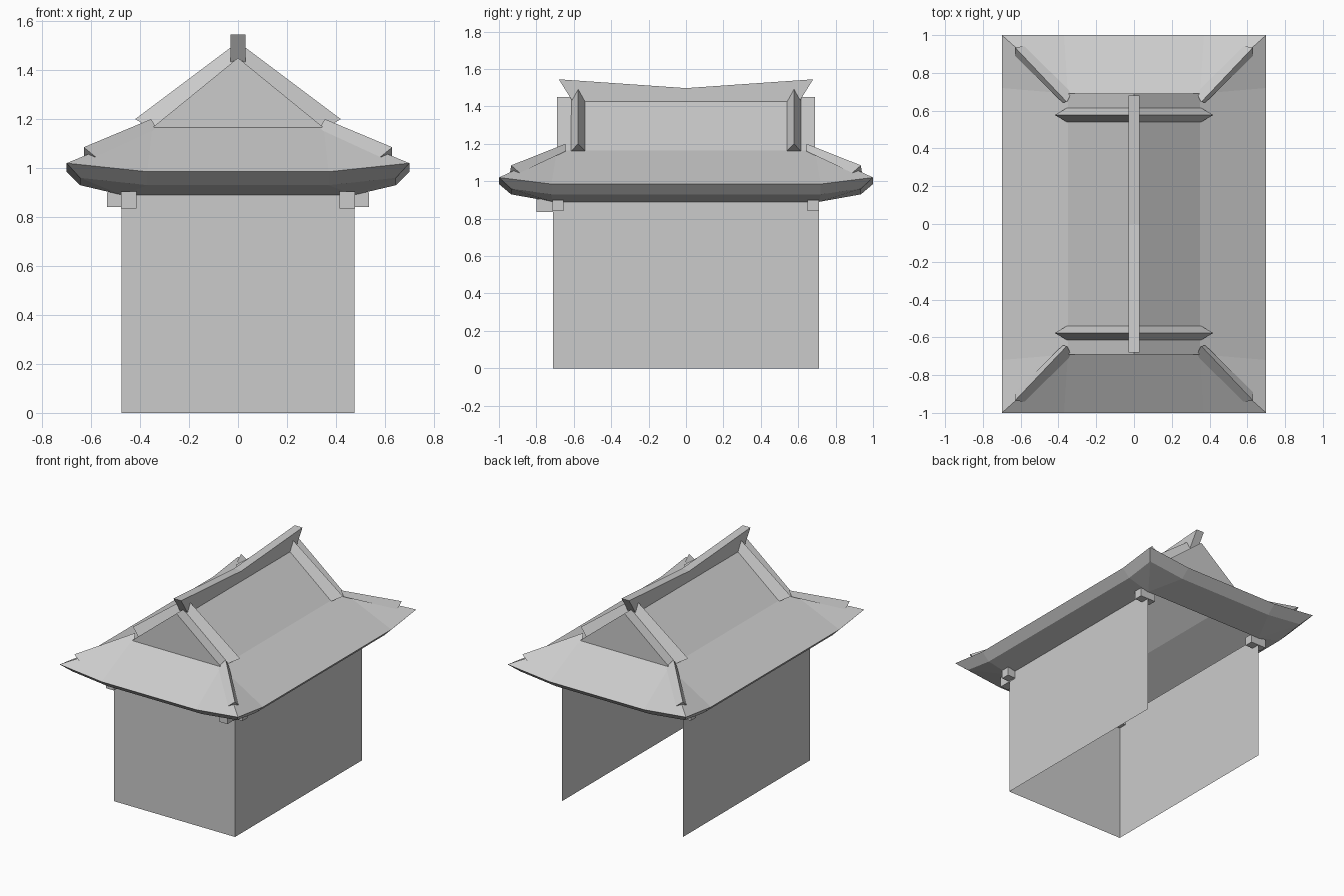
import bpy
import bmesh
from mathutils import Vector

if "Cube" in bpy.data.objects:
    bpy.data.objects.remove(bpy.data.objects["Cube"])

grey = bpy.data.materials.new("plain_grey")
grey.use_nodes = True
COLOUR = (0.6, 0.6, 0.6, 1)
grey.diffuse_color = COLOUR
grey.node_tree.nodes["Principled BSDF"].inputs["Base Color"].default_value = COLOUR


def finish(name, bm):
    bmesh.ops.remove_doubles(bm, verts=bm.verts, dist=0.0005)
    bmesh.ops.recalc_face_normals(bm, faces=bm.faces)
    mesh = bpy.data.meshes.new(name)
    bm.to_mesh(mesh)
    bm.free()
    mesh.materials.append(grey)
    obj = bpy.data.objects.new(name, mesh)
    bpy.context.collection.objects.link(obj)
    return obj


def loft(bm, a, b, closed=True):
    """Join two point loops with quads, or triangles where points coincide."""
    n = len(a)
    for i in range(n if closed else n - 1):
        j = (i + 1) % n
        pts = []
        for p in (a[i], a[j], b[j], b[i]):
            if all((Vector(p) - Vector(q)).length > 0.0005 for q in pts):
                pts.append(p)
        if len(pts) > 2:
            bm.faces.new([bm.verts.new(p) for p in pts])


def cap(bm, pts):
    bm.faces.new([bm.verts.new(p) for p in pts])


def box(name, x0, x1, y0, y1, z0, z1):
    bm = bmesh.new()
    low, high = [[(x0, y0, z), (x1, y0, z), (x1, y1, z), (x0, y1, z)] for z in (z0, z1)]
    loft(bm, low, high)
    cap(bm, low)
    cap(bm, high)
    return finish(name, bm)


def ring(hx, hy, z_corner, mx, my, z_mid):
    """Rectangle loop whose corners lift above the points next to them."""
    pts = []
    for sx, sy in ((1, 1), (-1, 1), (-1, -1), (1, -1)):
        side = (sx * hx, sy * my, z_mid)
        end = (sx * mx, sy * hy, z_mid)
        corner = (sx * hx, sy * hy, z_corner)
        pts += [side, corner, end] if sx * sy > 0 else [end, corner, side]
    return pts


def prism(name, top0, top1, base0, base1, half):
    """Three-sided ridge beam with slanted ends."""
    bm = bmesh.new()
    half = Vector(half)
    start = [Vector(top0), Vector(base0) - half, Vector(base0) + half]
    end = [Vector(top1), Vector(base1) - half, Vector(base1) + half]
    loft(bm, start, end)
    cap(bm, start)
    cap(bm, end)
    return finish(name, bm)


# Walls on three sides, open at the back
WX, WY = 0.475, 0.712
bm = bmesh.new()
plan = [(-WX, WY), (-WX, -WY), (WX, -WY), (WX, WY)]
loft(bm, [(x, y, 0) for x, y in plan], [(x, y, 0.9) for x, y in plan], closed=False)
finish("walls", bm)

# Roof: soffit, sloping eave edge, upswept skirt, upper slopes and gables
GX, GY, GZ, PEAK = 0.35, 0.69, 1.165, 1.45
bm = bmesh.new()
levels = [
    ring(WX, WY, 0.89, WX, WY, 0.89),
    ring(0.645, 0.935, 0.96, 0.37, 0.72, 0.93),
    ring(0.7, 1.0, 1.02, 0.37, 0.72, 0.985),
    ring(GX, GY, GZ, GX, GY, GZ),
]
for lower, upper in zip(levels, levels[1:]):
    loft(bm, lower, upper)
for s in (-1, 1):
    cap(bm, [(s * GX, -GY, GZ), (s * GX, GY, GZ), (0, GY, PEAK), (0, -GY, PEAK)])
    cap(bm, [(-GX, s * GY, GZ), (GX, s * GY, GZ), (0, s * GY, PEAK)])
finish("roof", bm)

# Top ridge, dipping in the middle with ends that lean outward
bm = bmesh.new()
profile = [(-0.605, 1.425), (0, 1.425), (0.605, 1.425), (0.68, 1.545), (0, 1.498), (-0.68, 1.545)]
right, left = [[(x, y, z) for y, z in profile] for x in (-0.03, 0.03)]
loft(bm, right, left)
for outline in (right, left):
    cap(bm, [outline[i] for i in (0, 1, 4, 5)])
    cap(bm, [outline[i] for i in (1, 2, 3, 4)])
finish("top_ridge", bm)

# Gable ridges and hip ridges, one of each per corner
for sx, across in ((1, "left"), (-1, "right")):
    for sy, along in ((1, "back"), (-1, "front")):
        y = sy * 0.577
        prism(f"gable_ridge_{along}_{across}",
              (0, y, 1.515), (sx * 0.42, y, 1.2),
              (0, y, 1.445), (sx * 0.352, y, 1.16), (0, 0.039, 0))
        prism(f"hip_ridge_{along}_{across}",
              (sx * 0.355, sy * 0.645, 1.2), (sx * 0.63, sy * 0.935, 1.085),
              (sx * 0.355, sy * 0.67, 1.16), (sx * 0.605, sy * 0.915, 1.045),
              (sx * 0.024, sy * -0.026, 0))

# Beam ends poking out under the eaves
for s, across in ((1, "left"), (-1, "right")):
    x0, x1 = sorted((s * 0.415, s * 0.535))
    box(f"cross_beam_front_{across}", x0, x1, -0.715, -0.655, 0.84, 0.9)
    box(f"cross_beam_back_{across}", x0, x1, 0.65, 0.71, 0.84, 0.9)
    x0, x1 = sorted((s * 0.415, s * 0.477))
    box(f"long_beam_{across}", x0, x1, -0.8, -0.655, 0.835, 0.905)
